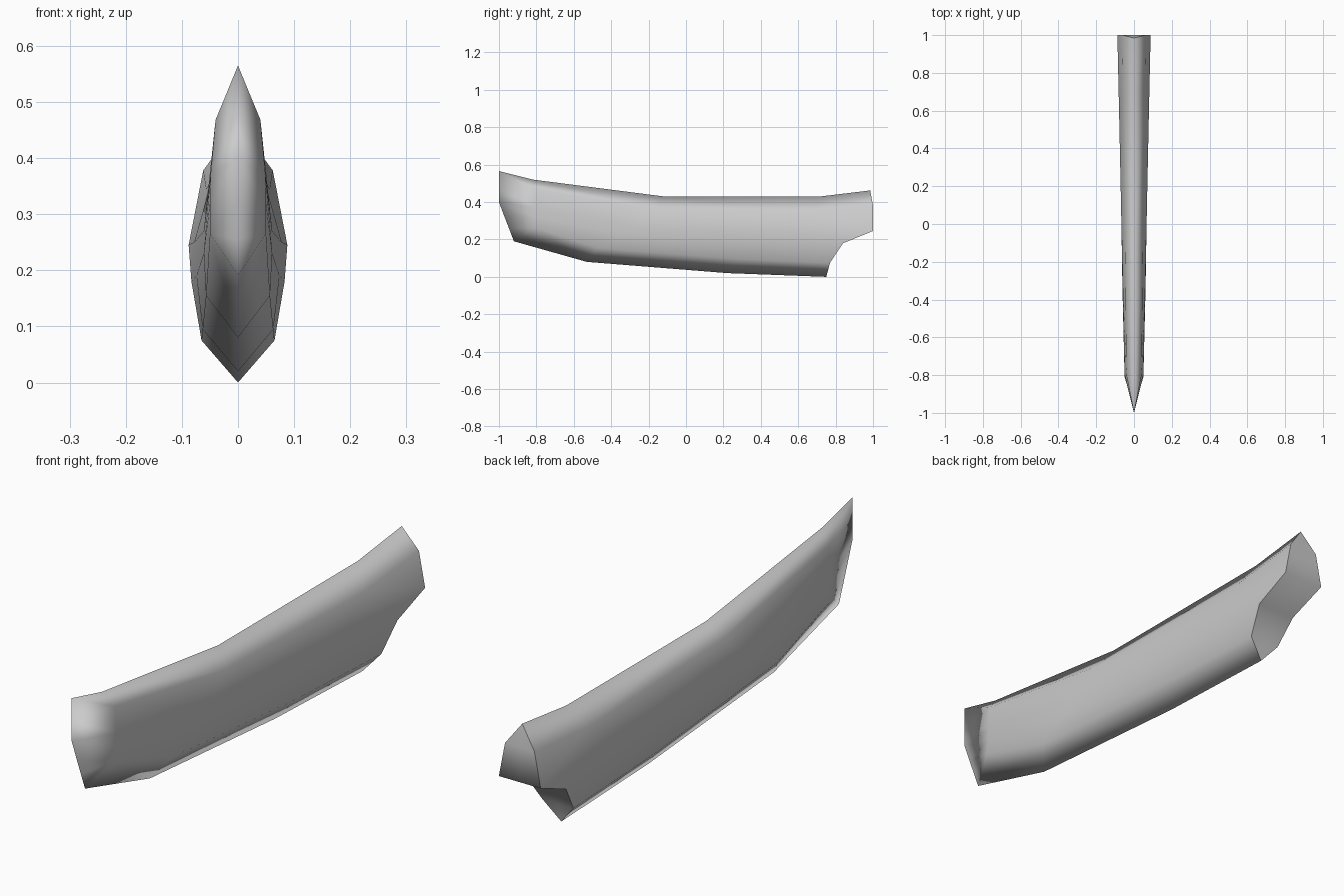
import bpy
import bmesh
from mathutils import Vector

cube = bpy.data.objects.get("Cube")
if cube:
    bpy.data.objects.remove(cube, do_unlink=True)

# One flat grey
grey = bpy.data.materials.new("plain_grey")
grey.use_nodes = True
colour = (0.6, 0.6, 0.6, 1)
grey.diffuse_color = colour
grey.node_tree.nodes["Principled BSDF"].inputs["Base Color"].default_value = colour

# Half sections from ridge to keel as (x, y, z): nose edge, cheek, middle pair, tail rim
nose = [(0, -1, .565), (0, -1, .48), (0, -1, .40), (0, -.97, .32), (0, -.945, .255), (0, -.92, .19)]
cheek = [(0, -.82, .52), (.04, -.80, .468), (.049, -.80, .37), (.05, -.80, .32), (.05, -.81, .265), (0, -.92, .19)]
fore = [(0, -.12, .43), (.047, -.15, .36), (.061, -.27, .27), (.061, -.35, .23), (.057, -.47, .155), (0, -.53, .08)]
aft = [(0, .72, .43), (.057, .68, .345), (.078, .55, .25), (.074, .45, .19), (.063, .28, .095), (0, .22, .02)]
rim = [(0, .985, .462), (.062, 1, .378), (.088, 1, .245), (.083, .84, .18), (.065, .77, .075), (0, .75, 0)]
spine = [(0, y, z) for x, y, z in rim]

bm = bmesh.new()


def loft(sections, side, group):
    """Bridge neighbouring sections with quads, dropping repeated points."""
    for a, b in zip(sections, sections[1:]):
        for i in range(len(a) - 1):
            pts = []
            for p in (a[i], a[i + 1], b[i + 1], b[i]):
                v = Vector((p[0] * side, p[1], p[2]))
                if v not in pts:
                    pts.append(v)
            if len(pts) > 2:
                face = bm.faces.new([bm.verts.new(v) for v in pts])
                face.smooth = True
                face[group_layer] = group


group_layer = bm.faces.layers.int.new("part")
for side in (1, -1):
    loft([nose, cheek, fore, aft, rim], side, 0)   # outer skin
    loft([rim, spine], side, 1)                    # notched tail cap

bmesh.ops.remove_doubles(bm, verts=bm.verts[:], dist=0.0005)
bmesh.ops.recalc_face_normals(bm, faces=bm.faces[:])

# Only the tail rim is a hard edge
for edge in bm.edges:
    if len({f[group_layer] for f in edge.link_faces}) > 1:
        edge.smooth = False
bm.faces.layers.int.remove(group_layer)

mesh = bpy.data.meshes.new("curved_blade_shell")
bm.to_mesh(mesh)
bm.free()
mesh.materials.append(grey)
shell = bpy.data.objects.new("curved_blade_shell", mesh)
bpy.context.collection.objects.link(shell)
